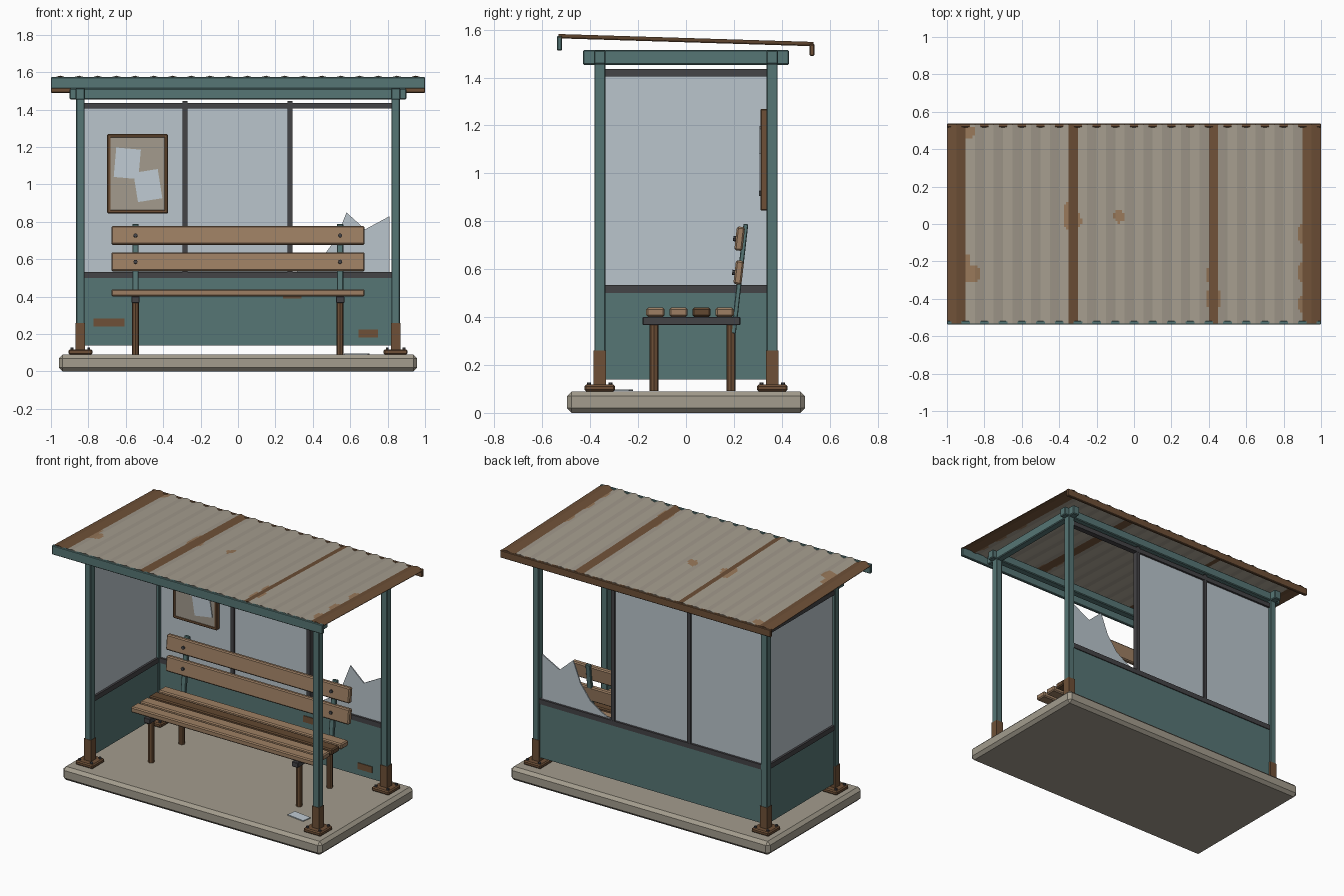
import bpy, bmesh, math
from mathutils import Vector

cube = bpy.data.objects.get("Cube")
if cube:
    bpy.data.objects.remove(cube, do_unlink=True)


def material(name, r, g, b):
    lin = [((c / 255 + 0.055) / 1.055) ** 2.4 for c in (r, g, b)] + [1.0]
    m = bpy.data.materials.new(name)
    m.use_nodes = True
    m.diffuse_color = lin
    m.node_tree.nodes["Principled BSDF"].inputs["Base Color"].default_value = lin
    return m


TEAL = material("teal_paint", 86, 118, 117)
DARK = material("dark_metal", 68, 67, 70)
RUST = material("rust", 110, 80, 55)
PATCH = material("light_rust", 150, 119, 89)
SHEET = material("weathered_sheet", 163, 155, 141)
STONE = material("concrete", 163, 156, 141)
WOOD = material("wood", 157, 127, 99)
OLD = material("dark_wood", 98, 72, 49)
GLASS = material("glass", 186, 197, 204)
PAPER = material("paper", 192, 203, 211)


def finish(name, bm, mats, bevel=0):
    bmesh.ops.recalc_face_normals(bm, faces=bm.faces)
    mesh = bpy.data.meshes.new(name)
    bm.to_mesh(mesh)
    bm.free()
    for m in mats:
        mesh.materials.append(m)
    ob = bpy.data.objects.new(name, mesh)
    bpy.context.collection.objects.link(ob)
    if bevel:
        mod = ob.modifiers.new("bevel", "BEVEL")
        mod.width, mod.segments = bevel, 1
    return ob


def block(name, centre, size, mat, bevel=0, rot=(0, 0, 0)):
    bm = bmesh.new()
    bmesh.ops.create_cube(bm, size=1)
    bmesh.ops.scale(bm, vec=size, verts=bm.verts)
    ob = finish(name, bm, [mat], bevel)
    ob.location, ob.rotation_euler = centre, rot
    return ob


def span(name, x, y, z, mat, bevel=0):
    lo, hi = Vector((x[0], y[0], z[0])), Vector((x[1], y[1], z[1]))
    return block(name, (lo + hi) / 2, hi - lo, mat, bevel)


def rod(name, centre, radius, length, mat, rot=(0, 0, 0), sides=8):
    bm = bmesh.new()
    bmesh.ops.create_cone(bm, cap_ends=True, segments=sides, radius1=radius,
                          radius2=radius, depth=length)
    ob = finish(name, bm, [mat])
    ob.location, ob.rotation_euler = centre, rot
    return ob


PX, PY = 0.843, 0.36   # post positions

# Ground slab
span("slab", (-0.957, 0.957), (-0.497, 0.497), (0, 0.09), STONE, 0.02)

# Posts with rusted sleeves, foot plates and bolts
for sx, side in ((-1, "right"), (1, "left")):
    for sy, end in ((-1, "front"), (1, "back")):
        x, y, tag = sx * PX, sy * PY, f"{end}_{side}"
        block("post_" + tag, (x, y, 0.78), (0.046, 0.046, 1.36), TEAL, 0.004)
        block("post_sleeve_" + tag, (x, y, 0.18), (0.052, 0.052, 0.16), RUST)
        block("foot_plate_" + tag, (x, y, 0.104), (0.128, 0.128, 0.028), RUST, 0.007)
        for bx in (-1, 1):
            for by in (-1, 1):
                rod("foot_bolt_" + tag, (x + bx * 0.045, y + by * 0.045, 0.121),
                    0.009, 0.012, DARK, sides=6)

# Crossing top beams
for s, side, end in ((-1, "right", "front"), (1, "left", "back")):
    block("side_beam_" + side, (s * PX, 0, 1.484), (0.05, 0.86, 0.062), TEAL, 0.005)
    block("long_beam_" + end, (0, s * PY, 1.484), (1.8, 0.05, 0.058), TEAL, 0.005)

# Lower panels and rails on the back and on one side
span("back_panel", (-0.822, 0.822), (0.348, 0.372), (0.14, 0.505), TEAL)
span("side_panel", (-PX - 0.012, -PX + 0.012), (-0.337, 0.337), (0.14, 0.505), TEAL)
for name, z in (("middle_rail", (0.5, 0.533)), ("top_rail", (1.405, 1.435))):
    span("back_" + name, (-0.822, 0.822), (0.342, 0.378), z, DARK)
    span("side_" + name, (-PX - 0.018, -PX + 0.018), (-0.337, 0.337), z, DARK)
for x in (-0.283, 0.278):
    span("mullion", (x - 0.013, x + 0.013), (0.343, 0.377), (0.53, 1.446), DARK)

# Whole glass panes
span("side_pane", (-PX - 0.004, -PX + 0.004), (-0.337, 0.337), (0.53, 1.407), GLASS)
span("back_pane_outer", (-0.822, -0.293), (0.356, 0.364), (0.53, 1.407), GLASS)
span("back_pane_middle", (-0.273, 0.268), (0.356, 0.364), (0.53, 1.407), GLASS)

# Broken pane
outline = [(0.31, 0.53), (0.81, 0.53), (0.81, 0.83), (0.68, 0.76), (0.58, 0.85),
           (0.525, 0.71), (0.45, 0.61), (0.38, 0.565)]
bm = bmesh.new()
face = bm.faces.new([bm.verts.new((x, 0.356, z)) for x, z in outline])
extruded = bmesh.ops.extrude_face_region(bm, geom=[face])["geom"]
bmesh.ops.translate(bm, vec=(0, 0.008, 0),
                    verts=[g for g in extruded if isinstance(g, bmesh.types.BMVert)])
finish("broken_pane", bm, [GLASS])

# Rust marks on the back panel
for x, z, w in ((-0.69, 0.262, 0.165), (0.697, 0.203, 0.105), (0.29, 0.41, 0.1)):
    block("panel_rust_mark", (x, 0.346, z), (w, 0.006, 0.042), RUST)

# Notice board with two sheets of paper
nx, nz, nw, nh = -0.537, 1.057, 0.325, 0.425
span("notice_board", (nx - 0.145, nx + 0.145), (0.312, 0.352), (0.86, 1.254), SHEET)
for s in (-1, 1):
    block("notice_frame_upright", (nx + s * (nw / 2 - 0.011), 0.326, nz),
          (0.022, 0.032, nh), RUST, 0.005)
    block("notice_frame_rail", (nx, 0.326, nz + s * (nh / 2 - 0.011)),
          (nw, 0.032, 0.022), RUST, 0.005)
for x, z, turn in ((-0.592, 1.113, 5), (-0.482, 0.994, -9)):
    block("notice_paper", (x, 0.309 - 0.001 * (turn < 0), z), (0.132, 0.005, 0.158),
          PAPER, rot=(0, math.radians(turn), 0))

# Bench seat
for i in range(4):
    y = -0.128 + i * 0.0965
    block("seat_slat", (0, y, 0.42), (1.355, 0.076, 0.038), OLD if i == 2 else WOOD, 0.007)

# Bench supports, legs and back straps
lean = math.radians(-6.5)
for x in (-0.548, 0.546):
    block("seat_bearer", (x, 0.023, 0.384), (0.045, 0.408, 0.034), DARK, 0.003)
    for y in (-0.133, 0.188):
        rod("bench_leg", (x, y, 0.232), 0.019, 0.28, RUST)
    block("back_strap", (x, 0.224, 0.56), (0.034, 0.02, 0.46), TEAL, 0.003, (lean, 0, 0))

# Bench back boards with bolts
for y, z in ((0.224, 0.727), (0.22, 0.586)):
    block("back_board", (0, y, z), (1.355, 0.034, 0.1), WOOD, 0.007, (lean, 0, 0))
    for x in (-0.548, 0.546):
        rod("back_bolt", (x, y - 0.019, z), 0.011, 0.016, DARK,
            (math.pi / 2 + lean, 0, 0))

# Dropped sheet on the floor
block("floor_paper", (0.635, -0.262, 0.094), (0.13, 0.065, 0.006), PAPER,
      rot=(0, 0, math.radians(-8)))


# Folded roof sheet: whole rusted folds, then rounded rust patches
FOLDS, SPLIT, ROWS = 40, 4, 72
rusted_folds = {0, 1, 13, 28, 38, 39}
patches = [(-0.88, 0.49, 0.03, 0.035), (-0.33, 0.02, 0.05, 0.06), (-0.345, 0.06, 0.03, 0.06),
           (-0.08, 0.04, 0.028, 0.035), (-0.87, -0.265, 0.045, 0.05),
           (-0.9, -0.2, 0.03, 0.04), (0.425, -0.4, 0.04, 0.07), (0.42, -0.27, 0.035, 0.06),
           (0.42, 0.25, 0.025, 0.05), (0.9, -0.26, 0.03, 0.055), (0.9, -0.43, 0.03, 0.04),
           (0.9, -0.05, 0.025, 0.05)]
bm = bmesh.new()
grid = []
for i in range(FOLDS * SPLIT + 1):
    t = (i / SPLIT) % 2
    fold = 0.014 * (t if t < 1 else 2 - t) - 0.007
    row = []
    for j in range(ROWS + 1):
        y = -0.532 + 1.064 * j / ROWS
        row.append(bm.verts.new((-1 + 2 * i / (FOLDS * SPLIT), y, 1.556 - 0.031 * y + fold)))
    grid.append(row)
for i in range(FOLDS * SPLIT):
    for j in range(ROWS):
        f = bm.faces.new((grid[i][j], grid[i + 1][j], grid[i + 1][j + 1], grid[i][j + 1]))
        c = f.calc_center_median()
        if i // SPLIT in rusted_folds:
            f.material_index = 1
        elif any(((c.x - x) / a) ** 2 + ((c.y - y) / b) ** 2 < 1 for x, y, a, b in patches):
            f.material_index = 2
roof = finish("roof_sheet", bm, [SHEET, RUST, PATCH])
solid = roof.modifiers.new("thickness", "SOLIDIFY")
solid.thickness, solid.offset = 0.004, 0

# Roof edge boards
span("front_fascia", (-1, 1), (-0.538, -0.518), (1.512, 1.574), TEAL, 0.004)
span("back_fascia", (-1, 1), (0.516, 0.536), (1.49, 1.541), RUST, 0.004)
